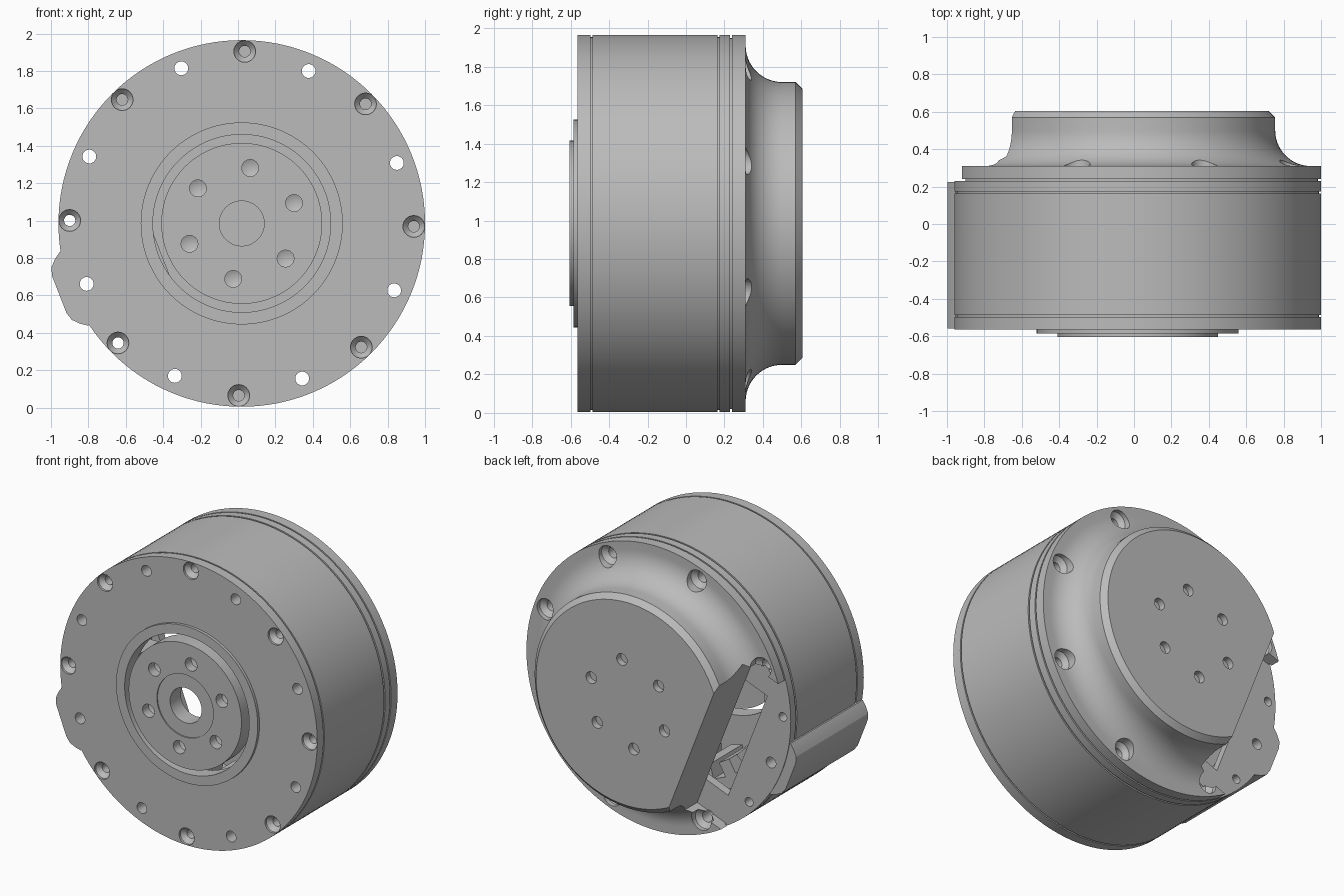
import bpy, bmesh
from math import sin, cos, pi, radians
from mathutils import Vector

if "Cube" in bpy.data.objects:
    bpy.data.objects.remove(bpy.data.objects["Cube"])

CENTRE = Vector((0.02, 0, 0.985))   # drum axis runs along y through here
CUT = radians(201.3)                # direction of the cable exit
PLAIN = [21.3 + 45 * i for i in range(8)]
SUNK = [-1 + 45 * i for i in range(8)]
HUB = [21.3 + 60 * i for i in range(6)]

grey = bpy.data.materials.new("satin_grey")
grey.use_nodes = True
grey.diffuse_color = (0.5, 0.5, 0.5, 1)
grey.node_tree.nodes["Principled BSDF"].inputs["Base Color"].default_value = (0.5, 0.5, 0.5, 1)


def make(name, bm):
    bmesh.ops.recalc_face_normals(bm, faces=bm.faces)
    mesh = bpy.data.meshes.new(name)
    bm.to_mesh(mesh)
    bm.free()
    obj = bpy.data.objects.new(name, mesh)
    obj.location = CENTRE
    bpy.context.collection.objects.link(obj)
    mesh.materials.append(grey)
    return obj


def add_lathe(bm, profile, closed, steps, offset=(0, 0, 0)):
    """Spin an (r, y) profile about the y axis."""
    verts = [bm.verts.new((r, y, 0)) for r, y in profile]
    edges = [bm.edges.new(p) for p in zip(verts, verts[1:])]
    if closed:
        edges.append(bm.edges.new((verts[-1], verts[0])))
    before = set(bm.verts) - set(verts)
    bmesh.ops.spin(bm, geom=verts + edges, cent=(0, 0, 0), axis=(0, 1, 0),
                   angle=2 * pi, steps=steps, use_merge=True)
    new = [v for v in bm.verts if v not in before]
    bmesh.ops.translate(bm, verts=new, vec=offset)
    bmesh.ops.remove_doubles(bm, verts=new, dist=1e-5)


def lathe(name, profile, closed=True, steps=128):
    bm = bmesh.new()
    add_lathe(bm, profile, closed, steps)
    return make(name, bm)


def drills(name, profile, radius, angles):
    """Ring of round cutters with one shared profile."""
    bm = bmesh.new()
    for a in angles:
        a = radians(a)
        add_lathe(bm, profile, False, 24, (radius * cos(a), 0, radius * sin(a)))
    return make(name, bm)


def prism(name, points, y0, y1):
    """Extrude (outward, sideways) points, aligned to the cable exit."""
    bm = bmesh.new()
    face = bm.faces.new([bm.verts.new((d * cos(CUT) - t * sin(CUT), y0,
                                       d * sin(CUT) + t * cos(CUT))) for d, t in points])
    top = bmesh.ops.extrude_face_region(bm, geom=[face])["geom"]
    bmesh.ops.translate(bm, vec=(0, y1 - y0, 0),
                        verts=[v for v in top if isinstance(v, bmesh.types.BMVert)])
    return make(name, bm)


def box(name, d0, d1, half, y0, y1):
    return prism(name, [(d0, -half), (d1, -half), (d1, half), (d0, half)], y0, y1)


def carve(obj, cutters):
    bpy.context.view_layer.objects.active = obj
    for cutter in cutters:
        cutter.hide_render = True
        mod = obj.modifiers.new("cut", "BOOLEAN")
        mod.operation, mod.solver, mod.object = "DIFFERENCE", "EXACT", cutter
        bpy.ops.object.modifier_apply(modifier=mod.name)
        bpy.data.objects.remove(cutter)


# Hollow drum with seams, front ring and open back plate
drum = lathe("drum_housing", [
    (.475, -.585), (.54, -.585), (.54, -.565), (.98, -.565), (.98, -.497), (.97, -.497),
    (.97, -.487), (.98, -.487), (.98, .163), (.97, .163), (.97, .175), (.98, .175),
    (.98, .23), (.5, .23), (.5, .17), (.8, .17), (.8, -.48), (.475, -.48)])
carve(drum, [
    drills("plain_drills", [(0, -.7), (.037, -.7), (.037, .3), (0, .3)], .89, PLAIN),
    drills("sunk_drills", [(0, -.6), (.058, -.6), (.058, -.55), (.03, -.52),
                           (.03, .3), (0, .3)], .92, SUNK),
    box("window_cutter", .3, .7, .41, .1, .3)])

# Output hub with centre bore and blind screw holes
hub = lathe("output_hub", [(.12, -.597), (.215, -.597), (.215, -.605), (.43, -.605),
                           (.43, -.48), (.12, -.48)])
carve(hub, [drills("hub_drills", [(0, -.7), (.045, -.7), (.045, -.54), (0, -.52)], .3, HUB)])

# Back cover with concave flare and raised cap
flare = [(.925 - .19 * cos(a), .5 - .19 * sin(a)) for a in [pi / 2 * i / 14 for i in range(15)]]
cover = lathe("back_cover", [(0, .605), (.7, .605), (.735, .57)] + flare + [
    (.98, .31), (.98, .24), (.965, .24), (.965, .23), (0, .23)], closed=False)
cavity = []
for i in range(64):
    a = 2 * pi * i / 64
    r = min(.62, .46 / cos(a)) if cos(a) > .1 else .62
    cavity.append((r * cos(a), r * sin(a)))
carve(cover, [
    prism("cavity_cutter", cavity, .1, .53),
    box("exit_cutter", .52, 1.3, .6, .1, .8),
    drills("cover_drills", [(0, .1), (.037, .1), (.037, .25), (.07, .28), (.07, .7), (0, .7)],
           .89, [a for a in PLAIN if abs(a - 201.3) > 1]),
    drills("cap_drills", [(0, .56), (.04, .56), (.04, .7), (0, .7)], .3, HUB)])

# Cable guard bulging from the side
side = [(.935, .21), (.965, .21), (1.0, .185), (1.034, .15), (1.047, .105)]
guard = prism("cable_guard", side + [(d, -t) for d, t in reversed(side)], -.56, .225)

# Stator: ring with inward teeth, seen through the cable window
stator = lathe("stator_ring", [(.72, -.35), (.8, -.35), (.8, 0), (.72, 0)])
bm = bmesh.new()
for i in range(24):
    a = 2 * pi * i / 24
    block = bmesh.ops.create_cube(bm, size=1)["verts"]
    bmesh.ops.scale(bm, verts=block, vec=(.12, .35, .09))
    bmesh.ops.translate(bm, verts=block, vec=(.68, -.175, 0))
    for v in block:
        x, z = v.co.x, v.co.z
        v.co.x, v.co.z = x * cos(a) - z * sin(a), x * sin(a) + z * cos(a)
teeth = make("stator_teeth", bm)

# Smooth the round surfaces and keep the machined edges crisp
for obj in (drum, hub, cover, guard, stator, teeth):
    bpy.ops.object.select_all(action="DESELECT")
    obj.select_set(True)
    bpy.context.view_layer.objects.active = obj
    bpy.ops.object.shade_smooth_by_angle(angle=radians(25))
